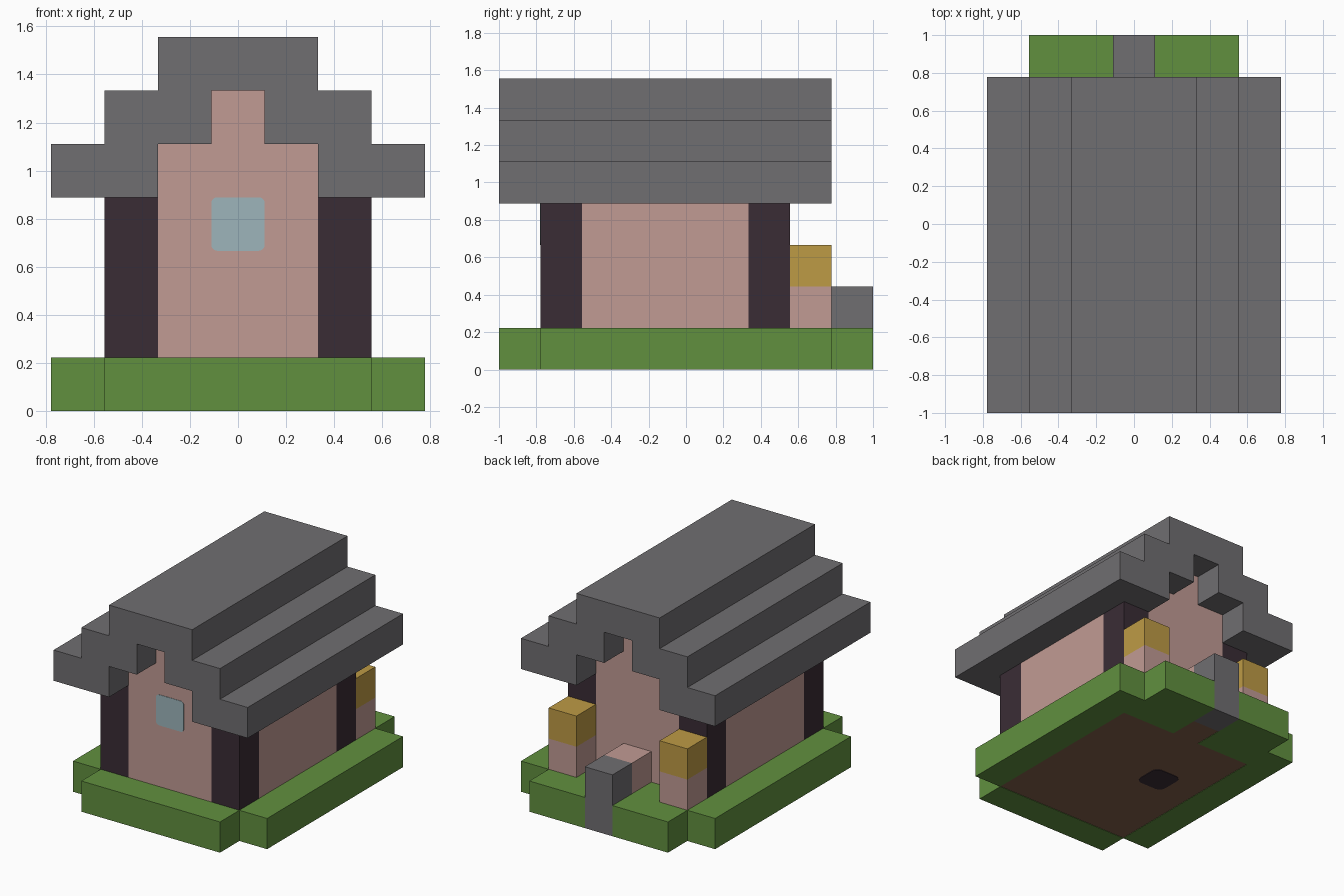
import bpy, bmesh, math

cube = bpy.data.objects.get("Cube")
if cube:
    bpy.data.objects.remove(cube, do_unlink=True)

U = 2 / 9  # one block of the building grid


def linear(c):
    c /= 255
    return c / 12.92 if c <= 0.04045 else ((c + 0.055) / 1.055) ** 2.4


def material(name, r, g, b):
    m = bpy.data.materials.new(name)
    m.use_nodes = True
    col = (linear(r), linear(g), linear(b), 1)
    m.diffuse_color = col
    m.node_tree.nodes["Principled BSDF"].inputs["Base Color"].default_value = col
    return m


stone = material("grey stone", 112, 110, 113)
plaster = material("pink plaster", 193, 155, 148)
timber = material("dark timber", 58, 44, 53)
grass = material("grass green", 97, 144, 63)
gold = material("lantern gold", 190, 155, 69)
glass = material("pale blue glass", 157, 181, 187)
earth = material("brown floor", 130, 95, 76)


def prism(name, points, vector, mat):
    """Extrude a flat polygon along a vector into a closed solid."""
    bm = bmesh.new()
    face = bm.faces.new([bm.verts.new(p) for p in points])
    ext = bmesh.ops.extrude_face_region(bm, geom=[face], use_keep_orig=True)
    moved = [e for e in ext["geom"] if isinstance(e, bmesh.types.BMVert)]
    bmesh.ops.translate(bm, verts=moved, vec=vector)
    bmesh.ops.recalc_face_normals(bm, faces=bm.faces)
    me = bpy.data.meshes.new(name)
    bm.to_mesh(me)
    bm.free()
    me.materials.append(mat)
    ob = bpy.data.objects.new(name, me)
    bpy.context.collection.objects.link(ob)
    return ob


def box(name, x, y, z, mat):
    """Box from block ranges."""
    pts = [(a * U, b * U, z[0] * U) for a, b in
           ((x[0], y[0]), (x[1], y[0]), (x[1], y[1]), (x[0], y[1]))]
    return prism(name, pts, (0, 0, (z[1] - z[0]) * U), mat)


def pair(name, x, y, z, mat):
    """Box and its mirror image across x = 0."""
    box("left_" + name, x, y, z, mat)
    box("right_" + name, (-x[1], -x[0]), y, z, mat)


def gable_solid(name, half, y, mat):
    """Symmetric front profile, given as its +x half, run along y."""
    outline = half + [(-a, b) for a, b in reversed(half)]
    pts = [(a * U, y[0] * U, b * U) for a, b in outline]
    return prism(name, pts, (0, (y[1] - y[0]) * U, 0), mat)


def rounded_square(half, radius):
    pts = []
    for k in range(4):
        mid = math.radians(45 + 90 * k)
        cx = math.copysign(half - radius, math.cos(mid))
        cy = math.copysign(half - radius, math.sin(mid))
        for s in range(6):
            a = math.radians(90 * k + 18 * s)
            pts.append((cx + radius * math.cos(a), cy + radius * math.sin(a)))
    return pts


# Lawn around the house
pair("side_lawn", (2.5, 3.5), (-3.5, 3.5), (0, 1), grass)
box("front_lawn", (-2.5, 2.5), (-4.5, -3.5), (0, 1), grass)
pair("back_lawn", (0.5, 2.5), (2.5, 4.5), (0, 1), grass)

# Floor, raised a hair so the underside plate sits level with the ground
lift = 0.003 / U
box("house_floor", (-2.5, 2.5), (-3.5, 2.5), (lift, 1), earth)
box("entry_floor", (-0.5, 0.5), (2.5, 3.5), (lift, 1), earth)
spot = [(x - U, y, 0) for x, y in rounded_square(U / 2, 0.05)]
prism("underside_plate", spot, (0, 0, 0.005), timber)

# Entry step and stoop
box("entry_step", (-0.5, 0.5), (3.5, 4.5), (0, 2), stone)
box("entry_stoop", (-0.5, 0.5), (2.5, 3.5), (1, 2), plaster)

# Corner posts and walls
pair("front_post", (1.5, 2.5), (-3.5, -2.5), (1, 4), timber)
pair("back_post", (1.5, 2.5), (1.5, 2.5), (1, 4), timber)
pair("side_wall", (1.5, 2.5), (-2.5, 1.5), (1, 4), plaster)
wall = [(1.5, 1), (1.5, 5), (0.5, 5), (0.5, 6)]
gable_solid("front_gable_wall", wall, (-3.5, -2.5), plaster)
gable_solid("back_gable_wall", wall, (1.5, 2.5), plaster)

# Stepped roof
roof = [(0.5, 6), (0.5, 5), (1.5, 5), (1.5, 4), (3.5, 4),
        (3.5, 5), (2.5, 5), (2.5, 6), (1.5, 6), (1.5, 7)]
gable_solid("stepped_roof", roof, (-4.5, 3.5), stone)

# Lanterns on pedestals beside the entry
pair("lantern_pedestal", (1.5, 2.5), (2.5, 3.5), (1, 2), plaster)
pair("lantern", (1.5, 2.5), (2.5, 3.5), (2, 3), gold)

# Front window pane
pane = [(x, -3.5 * U - 0.003, z + 3.5 * U) for x, z in rounded_square(U / 2, 0.025)]
prism("front_window", pane, (0, 0.005, 0), glass)
